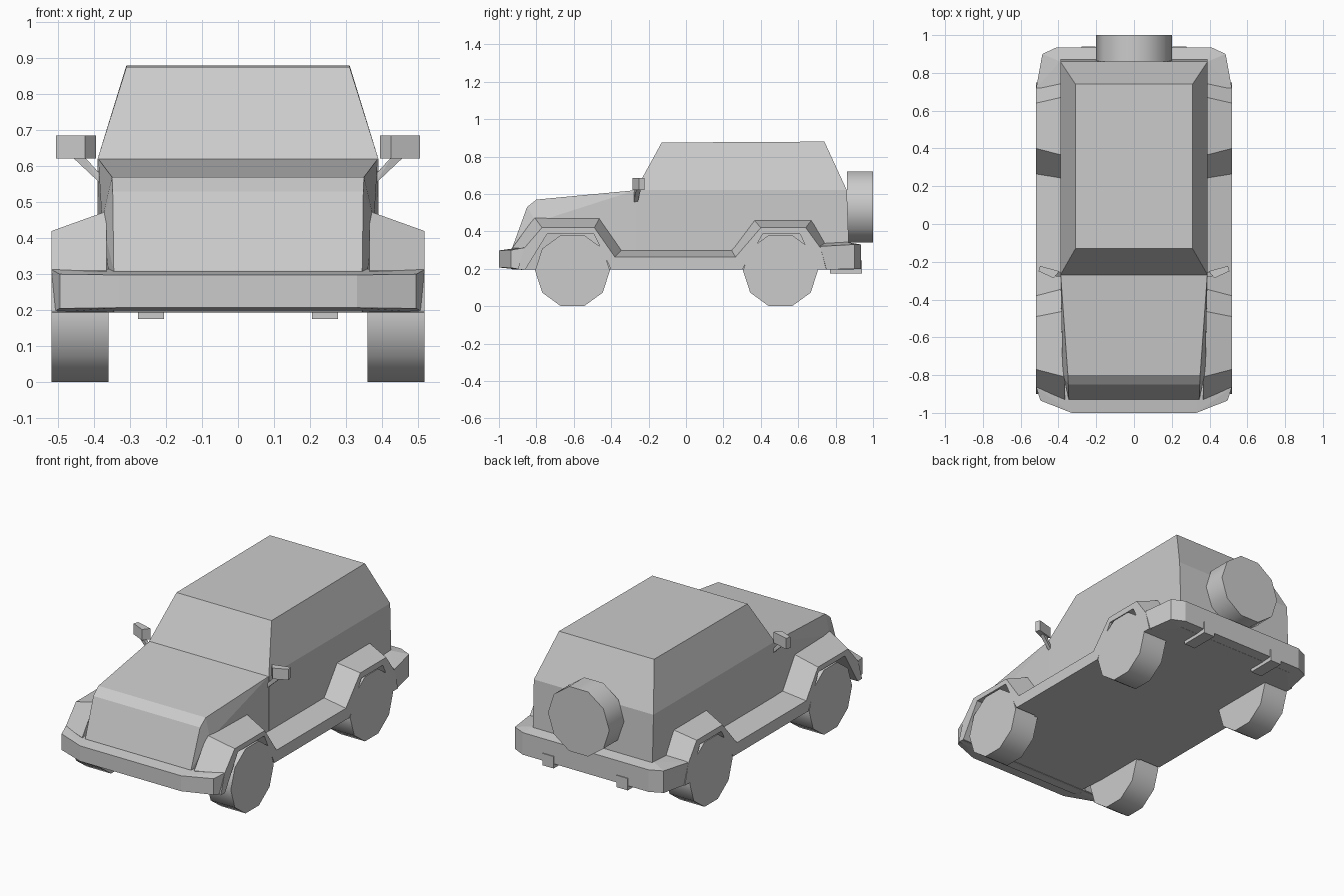
import bpy, bmesh, math
from mathutils import Matrix

if "Cube" in bpy.data.objects:
    bpy.data.objects.remove(bpy.data.objects["Cube"])


def add_object(name, bm):
    bmesh.ops.recalc_face_normals(bm, faces=bm.faces)
    mesh = bpy.data.meshes.new(name)
    bm.to_mesh(mesh)
    bm.free()
    ob = bpy.data.objects.new(name, mesh)
    bpy.context.collection.objects.link(ob)
    return ob


def mirror(ob):
    ob.modifiers.new("mirror", "MIRROR").use_mirror_merge = False
    return ob


def hull(name, pts, both_sides=True):
    """Convex faceted solid; both_sides adds each point's twin at -x."""
    bm = bmesh.new()
    for x, y, z in pts:
        bm.verts.new((x, y, z))
        if both_sides:
            bm.verts.new((-x, y, z))
    bmesh.ops.convex_hull(bm, input=bm.verts)
    bmesh.ops.dissolve_limit(bm, angle_limit=math.radians(1), verts=bm.verts, edges=bm.edges)
    return add_object(name, bm)


def wheel(name, center, width, axis):
    """Ten-sided wheel, flat side down, with a smooth tread."""
    bm = bmesh.new()
    bmesh.ops.create_cone(bm, cap_ends=True, segments=10, radius1=0.2, radius2=0.2, depth=width)
    turn = Matrix.Rotation(math.pi / 2, 4, axis)
    if axis == 'Y':
        # put a corner on the y axis so that a flat side faces the ground
        turn = turn @ Matrix.Rotation(math.pi / 2, 4, 'Z')
    else:
        turn = turn @ Matrix.Rotation(0, 4, 'Z')
    bm.transform(turn)
    # start corner must lie on the horizontal axis
    h = max(bm.verts, key=lambda v: abs(v.co.z))
    if abs(h.co.z) > 0.195:
        bm.transform(Matrix.Rotation(math.radians(18), 4, 'X' if axis == 'Y' else 'Y'))
    bm.transform(Matrix.Translation(center))
    ob = add_object(name, bm)
    bpy.ops.object.select_all(action='DESELECT')
    ob.select_set(True)
    bpy.context.view_layer.objects.active = ob
    bpy.ops.object.shade_smooth_by_angle(angle=math.radians(40))
    return ob


# Cabin with tapered windows
hull("cabin", [(0.31, -0.13, 0.875), (0.31, 0.74, 0.88),
               (0.39, -0.27, 0.62), (0.39, 0.86, 0.62),
               (0.39, -0.27, 0.195), (0.39, 0.875, 0.195)])

# Hood and grille
hull("hood", [(0.388, -0.27, 0.62), (0.35, -0.80, 0.57), (0.348, -0.85, 0.53),
              (0.345, -0.93, 0.31), (0.378, -0.80, 0.45), (0.39, -0.27, 0.195),
              (0.345, -0.93, 0.195)])

# Fender flares and running boards: inner and outer outlines joined
inner = [(-0.93, 0.31), (-0.81, 0.475), (-0.46, 0.475), (-0.34, 0.305), (0.24, 0.305),
         (0.36, 0.465), (0.675, 0.465), (0.75, 0.335)]
outer = [(-0.865, 0.31), (-0.77, 0.42), (-0.49, 0.42), (-0.38, 0.263), (0.265, 0.263),
         (0.40, 0.42), (0.64, 0.42), (0.72, 0.31)]
under = [(0.75, 0.195), (0.70, 0.195), (0.61, 0.385), (0.41, 0.385), (0.30, 0.195),
         (-0.40, 0.195), (-0.495, 0.39), (-0.74, 0.39), (-0.86, 0.195), (-0.90, 0.195)]
bm = bmesh.new()
rings = [[bm.verts.new((x, y, z)) for y, z in top + under]
         for x, top in ((0.365, inner), (0.518, outer))]
for ring in rings:
    bm.faces.new(ring)
n = len(rings[0])
for i in range(n):
    j = (i + 1) % n
    bm.faces.new((rings[0][i], rings[0][j], rings[1][j], rings[1][i]))
mirror(add_object("fender_flares", bm))

# Bumpers with angled corners
hull("front_bumper", [(x, y, z) for x, y, lo, hi in
                      ((0.33, -1.0, 0.207, 0.298), (0.495, -0.935, 0.205, 0.30),
                       (0.518, -0.865, 0.193, 0.313), (0.34, -0.88, 0.193, 0.315))
                      for z in (lo, hi)])
hull("rear_bumper", [(x, y, z) for x, y, lo, hi in
                     ((0.41, 0.935, 0.20, 0.33), (0.485, 0.90, 0.20, 0.33),
                      (0.518, 0.72, 0.195, 0.32), (0.39, 0.72, 0.195, 0.335),
                      (0.39, 0.86, 0.195, 0.343))
                     for z in (lo, hi)])

# Tow brackets under the rear bumper
mirror(hull("tow_bracket", [(x, y, z) for x in (0.205, 0.278) for y in (0.77, 0.94)
                            for z in (0.175, 0.245)], False))

# Side mirrors and their arms
mirror(hull("side_mirror", [(x, y, z) for x, y in
                            ((0.395, -0.25), (0.497, -0.222), (0.505, -0.25), (0.425, -0.287))
                            for z in (0.622, 0.686)], False))
mirror(hull("mirror_arm", [(0.38, -0.28, 0.55), (0.38, -0.26, 0.55), (0.38, -0.28, 0.575),
                           (0.38, -0.26, 0.575), (0.43, -0.275, 0.63), (0.43, -0.25, 0.63),
                           (0.465, -0.265, 0.63), (0.465, -0.24, 0.63)], False))

# Road wheels and spare
for end, y in (("front", -0.607), ("rear", 0.505)):
    for side, sx in (("left", -1), ("right", 1)):
        wheel(f"{end}_{side}_wheel", (sx * 0.439, y, 0.1902), 0.158, 'Y')
wheel("spare_wheel", (0, 0.93, 0.53), 0.14, 'X')
